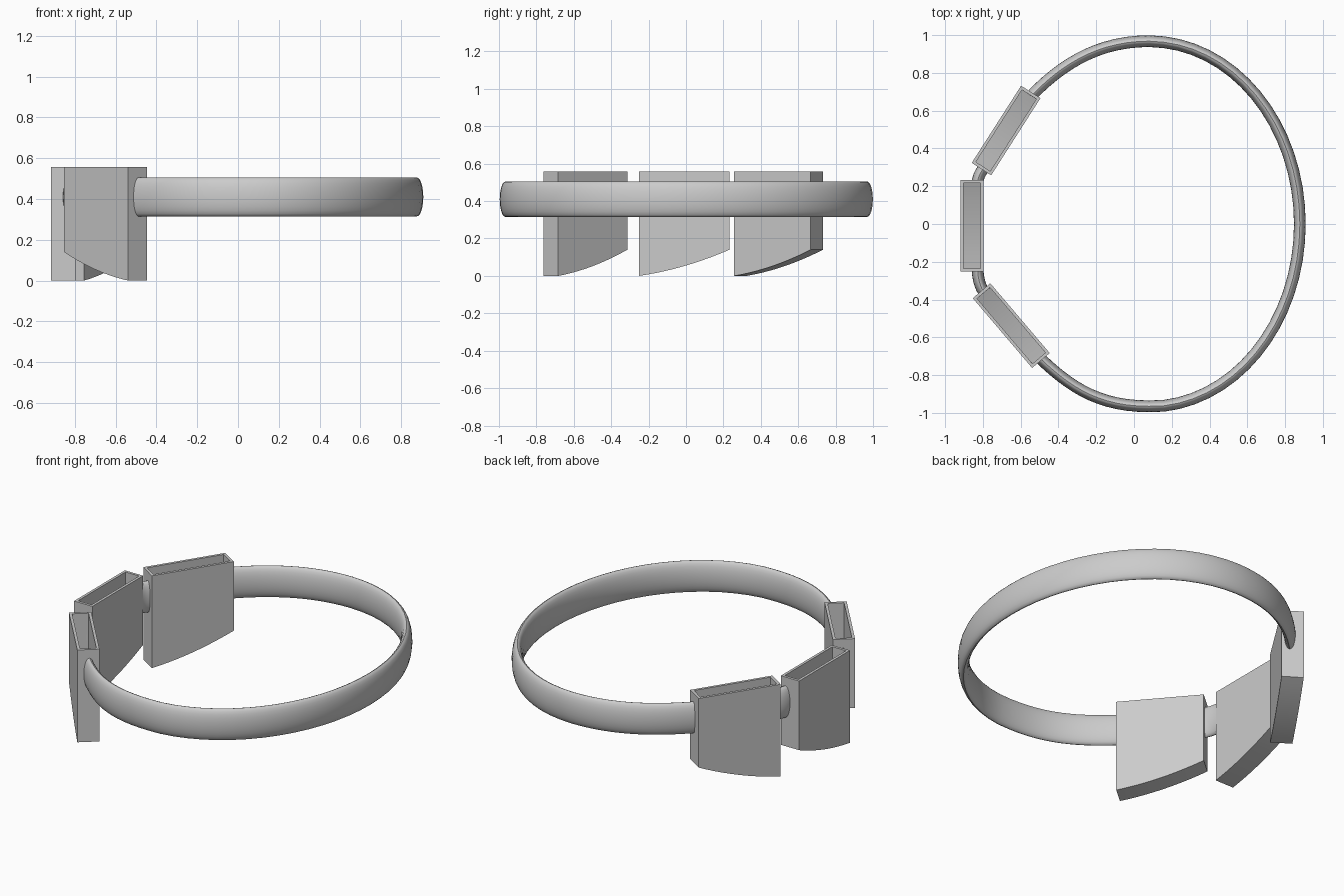
import bpy, bmesh, math
from mathutils import Vector
from mathutils.geometry import interpolate_bezier

cube = bpy.data.objects.get("Cube")
if cube:
    bpy.data.objects.remove(cube, do_unlink=True)

COLOUR = (0.6, 0.6, 0.6, 1)
grey = bpy.data.materials.new("plain grey")
grey.use_nodes = True
grey.diffuse_color = COLOUR
grey.node_tree.nodes["Principled BSDF"].inputs["Base Color"].default_value = COLOUR

LENGTH, WIDTH, TOP, RISE, WALL = 0.485, 0.122, 0.557, 0.14, 0.016
BAND_Z, BAND_HALF_HEIGHT, BAND_HALF_THICK = 0.41, 0.095, 0.031


def make_object(name, bm):
    bmesh.ops.recalc_face_normals(bm, faces=bm.faces)
    mesh = bpy.data.meshes.new(name)
    bm.to_mesh(mesh)
    bm.free()
    mesh.materials.append(grey)
    ob = bpy.data.objects.new(name, mesh)
    bpy.context.collection.objects.link(ob)
    bpy.ops.object.select_all(action='DESELECT')
    ob.select_set(True)
    bpy.context.view_layer.objects.active = ob
    return ob


def open_box(name, centre, angle):
    """Hollow, open-topped box whose curved floor rises along its length."""
    steps = 10
    profile = [(LENGTH * (i / steps - 0.5), RISE * (i / steps + (i / steps) ** 2) / 2)
               for i in range(steps + 1)]
    profile += [(LENGTH / 2, TOP), (-LENGTH / 2, TOP)]
    bm = bmesh.new()
    side = bm.faces.new([bm.verts.new((x, -WIDTH / 2, z)) for x, z in profile])
    extruded = bmesh.ops.extrude_face_region(bm, geom=[side], use_keep_orig=True)
    moved = [v for v in extruded["geom"] if isinstance(v, bmesh.types.BMVert)]
    bmesh.ops.translate(bm, verts=moved, vec=(0, WIDTH, 0))
    bmesh.ops.recalc_face_normals(bm, faces=bm.faces)
    lid = [f for f in bm.faces if all(v.co.z > TOP - 0.001 for v in f.verts)]
    bmesh.ops.delete(bm, geom=lid, context='FACES_ONLY')
    ob = make_object(name, bm)
    ob.location = (*centre, 0)
    ob.rotation_euler.z = math.radians(angle)
    shell = ob.modifiers.new("walls", 'SOLIDIFY')
    shell.thickness = WALL
    shell.offset = -1
    shell.use_even_offset = True
    bpy.ops.object.modifier_apply(modifier=shell.name)
    bpy.ops.object.shade_smooth_by_angle(angle=math.radians(30))


def band(name, path):
    """Sweep an upright oval section along a level path, with capped ends."""
    bm = bmesh.new()
    sides, rings = 24, []
    for i, p in enumerate(path):
        along = (path[min(i + 1, len(path) - 1)] - path[max(i - 1, 0)]).normalized()
        across = Vector((along.y, -along.x))
        ring = []
        for k in range(sides):
            a = math.tau * k / sides
            q = p + across * BAND_HALF_THICK * math.cos(a)
            ring.append(bm.verts.new((q.x, q.y, BAND_Z + BAND_HALF_HEIGHT * math.sin(a))))
        rings.append(ring)
    for r, s in zip(rings, rings[1:]):
        for k in range(sides):
            j = (k + 1) % sides
            bm.faces.new((r[k], r[j], s[j], s[k]))
    bm.faces.new(rings[0])
    bm.faces.new(rings[-1])
    make_object(name, bm)
    bpy.ops.object.shade_smooth_by_angle(angle=math.radians(40))


def bezier(*points, count=14):
    return [Vector(p) for p in interpolate_bezier(*[Vector(p) for p in points], count)]


# Three open boxes along the right side
open_box("front_box", (-0.65, -0.538), 130.4)
open_box("middle_box", (-0.857, -0.01), 90)
open_box("back_box", (-0.677, 0.495), 57.4)

# Main band: half oval with two arms running into the outer boxes
back_arm = bezier((-0.535, 0.688), (-0.38, 0.845), (-0.19, 0.968), (0.08, 0.968))
front_arm = bezier((0.08, -0.965), (-0.19, -0.965), (-0.34, -0.86), (-0.497, -0.711))
half_oval = [Vector((0.08 + 0.798 * math.sin(a), 0.967 * math.cos(a)))
             for a in (math.pi * i / 32 for i in range(1, 32))]
band("main_band", back_arm + half_oval + front_arm)

# Short links between neighbouring boxes
band("back_link", bezier((-0.828, 0.222), (-0.825, 0.25), (-0.815, 0.27), (-0.796, 0.295), count=6))
band("front_link", bezier((-0.828, -0.243), (-0.826, -0.29), (-0.815, -0.33), (-0.796, -0.358), count=6))
